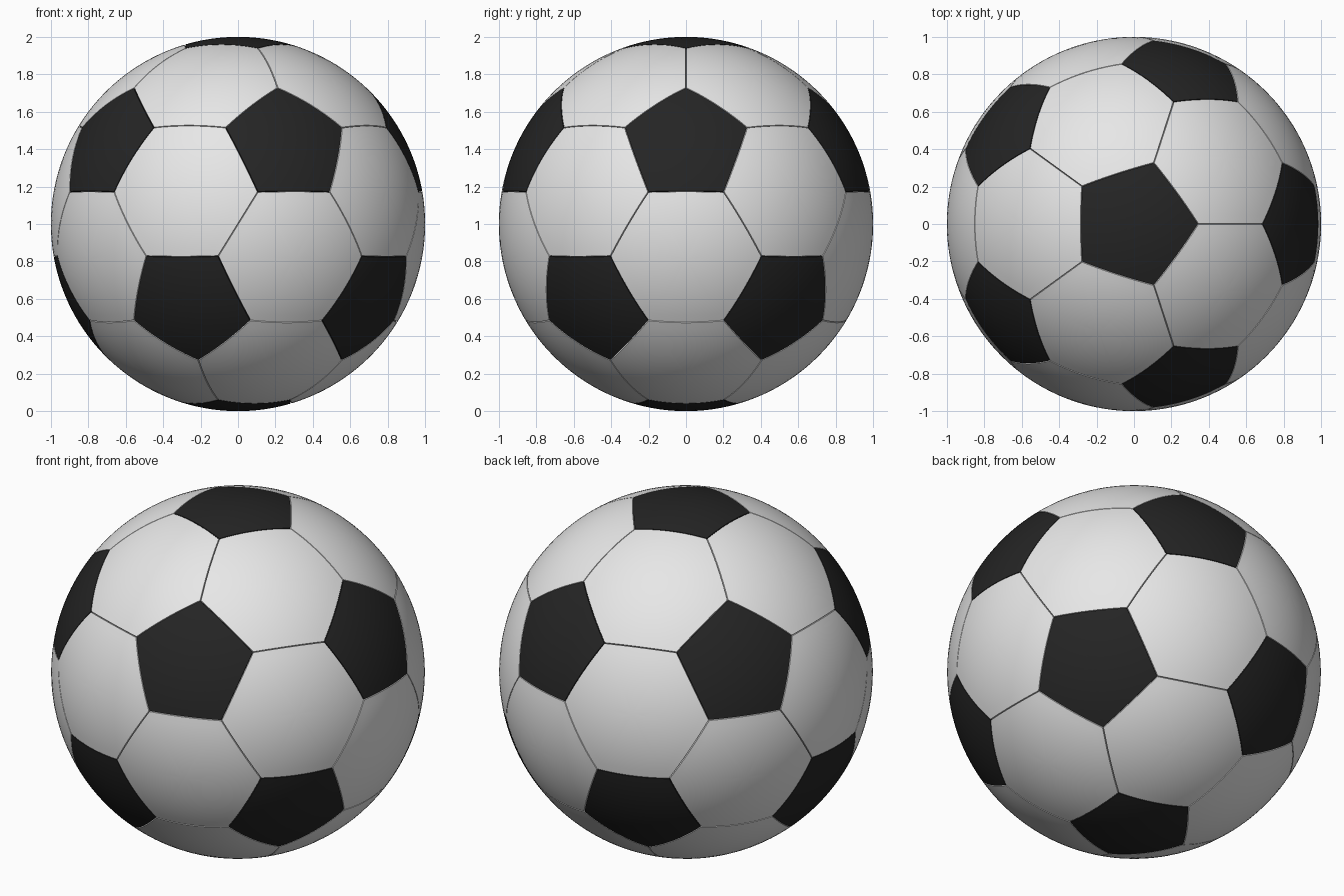
import bpy, bmesh, math
from itertools import combinations
from mathutils import Vector

if "Cube" in bpy.data.objects:
    bpy.data.objects.remove(bpy.data.objects["Cube"])

SEGS = 10                      # points along each panel edge
RINGS = 8                      # rings from panel centre to rim
RIM, DEPTH = 0.992, 0.988      # where the seam starts, radius at its bottom
LIFT = Vector((0, 0, 1))


def material(name, value):
    m = bpy.data.materials.new(name)
    m.diffuse_color = (value, value, value, 1)
    m.use_nodes = True
    m.node_tree.nodes["Principled BSDF"].inputs["Base Color"].default_value = m.diffuse_color
    return m


# Icosahedron directions: poles plus two staggered rings of five
def ring_dir(deg, z):
    r = math.sqrt(1 - z * z)
    a = math.radians(deg)
    return Vector((r * math.cos(a), r * math.sin(a), z))


h = 1 / math.sqrt(5)
dirs = [Vector((0, 0, 1)), Vector((0, 0, -1))]
for k in range(5):
    dirs += [ring_dir(72 * k, h), ring_dir(72 * k + 36, -h)]


def near(a, b):
    return a.dot(b) > 0.4 and a is not b


def sort_around(points, axis):
    u = axis.orthogonal().normalized()
    w = axis.cross(u)
    return sorted(points, key=lambda p: math.atan2(p.dot(w), p.dot(u)))


# Corner points of the 12 pentagons and 20 hexagons
pentagons = [[(2 * v + n) / 3 for n in dirs if near(v, n)] for v in dirs]
hexagons = [[(2 * p + q) / 3 for p in t for q in t if p is not q]
            for t in combinations(dirs, 3)
            if all(near(p, q) for p, q in combinations(t, 2))]


# One curved panel with its rim turned down into the seam
def add_panel(bm, corners):
    centre = sum(corners, Vector()) / len(corners)
    corners = sort_around(corners, centre.normalized())
    outline = []
    for i, p in enumerate(corners):
        q = corners[(i + 1) % len(corners)]
        outline += [p.lerp(q, s / SEGS) for s in range(SEGS)]
    levels = [(RIM * k / RINGS, 1.0) for k in range(1, RINGS + 1)] + [(1.0, DEPTH)]
    hub = bm.verts.new(centre.normalized() + LIFT)
    prev = None
    n = len(outline)
    for f, radius in levels:
        ring = [bm.verts.new(centre.lerp(p, f).normalized() * radius + LIFT)
                for p in outline]
        for i in range(n):
            j = (i + 1) % n
            if prev:
                bm.faces.new((prev[i], ring[i], ring[j], prev[j]))
            else:
                bm.faces.new((hub, ring[i], ring[j]))
        prev = ring


def build(name, panels, mat):
    bm = bmesh.new()
    for corners in panels:
        add_panel(bm, corners)
    mesh = bpy.data.meshes.new(name)
    bm.to_mesh(mesh)
    bm.free()
    mesh.materials.append(mat)
    ob = bpy.data.objects.new(name, mesh)
    bpy.context.collection.objects.link(ob)
    bpy.ops.object.select_all(action='DESELECT')
    ob.select_set(True)
    bpy.context.view_layer.objects.active = ob
    bpy.ops.object.shade_smooth_by_angle(angle=math.radians(30))


build("black_pentagon_panels", pentagons, material("black", 0.018))
build("white_hexagon_panels", hexagons, material("white", 0.8))
